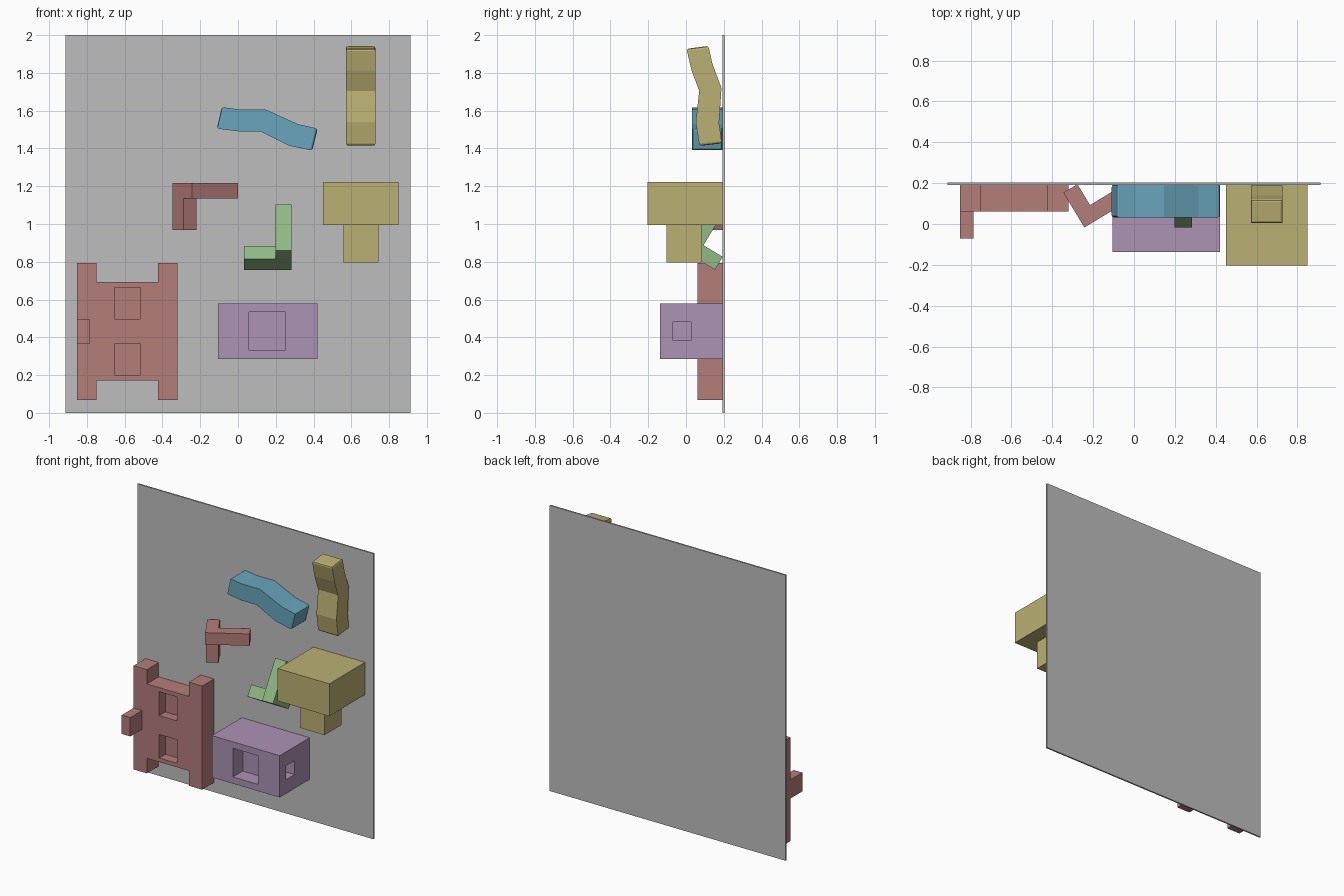
import bpy, bmesh, math
from mathutils import Vector, Matrix

if "Cube" in bpy.data.objects:
    bpy.data.objects.remove(bpy.data.objects["Cube"])


def material(name, rgb):
    m = bpy.data.materials.new(name)
    lin = [((c / 255 + 0.055) / 1.055) ** 2.4 for c in rgb]
    m.diffuse_color = (*lin, 1)
    m.use_nodes = True
    m.node_tree.nodes["Principled BSDF"].inputs["Base Color"].default_value = m.diffuse_color
    return m


GREY = material("wall grey", (190, 190, 190))
RED = material("dusty red", (180, 125, 122))
GOLD = material("mustard", (187, 176, 115))
BLUE = material("sky blue", (104, 165, 188))
GREEN = material("leaf green", (145, 184, 132))
PURPLE = material("lilac", (172, 147, 180))

BACK = 0.192   # front surface of the wall
PLACE = {"x": lambda u, v, t: (t, u, v),
         "y": lambda u, v, t: (u, t, v),
         "z": lambda u, v, t: (u, v, t)}


def extrude(name, pts, axis, a, b, mat, bevel_sides=()):
    """Extrude a 2D outline along an axis from a to b; bevel around chosen side faces."""
    bm = bmesh.new()
    put, n = PLACE[axis], len(pts)
    lo = [bm.verts.new(put(u, v, a)) for u, v in pts]
    hi = [bm.verts.new(put(u, v, b)) for u, v in pts]
    bm.faces.new(lo)
    bm.faces.new(hi[::-1])
    sides = [bm.faces.new((lo[i], hi[i], hi[(i + 1) % n], lo[(i + 1) % n])) for i in range(n)]
    bmesh.ops.recalc_face_normals(bm, faces=bm.faces)
    edges = list({e for i in bevel_sides for e in sides[i].edges})
    if edges:
        bmesh.ops.bevel(bm, geom=edges, offset=0.012, segments=2, profile=0.5, affect='EDGES')
    me = bpy.data.meshes.new(name)
    bm.to_mesh(me)
    bm.free()
    me.materials.append(mat)
    ob = bpy.data.objects.new(name, me)
    bpy.context.collection.objects.link(ob)
    return ob


def box(name, x, y, z, mat):
    return extrude(name, [(x[0], y[0]), (x[1], y[0]), (x[1], y[1]), (x[0], y[1])], "z", *z, mat)


def cut(ob, x, y, z):
    """Carve a box-shaped recess."""
    cutter = box("recess_cutter", x, y, z, ob.data.materials[0])
    mod = ob.modifiers.new("recess", 'BOOLEAN')
    mod.operation, mod.solver, mod.object = 'DIFFERENCE', 'EXACT', cutter
    bpy.context.view_layer.objects.active = ob
    bpy.ops.object.modifier_apply(modifier=mod.name)
    bpy.data.objects.remove(cutter)


# Wall panel
box("wall_panel", (-0.914, 0.914), (BACK, 0.203), (0, 2), GREY)

# Large red volume: H outline, two pockets and a small knob
h = [(-0.852, 0.067), (-0.749, 0.067), (-0.749, 0.172), (-0.423, 0.172),
     (-0.423, 0.067), (-0.32, 0.067), (-0.32, 0.793), (-0.423, 0.793),
     (-0.423, 0.693), (-0.749, 0.693), (-0.749, 0.793), (-0.852, 0.793)]
volume = extrude("h_volume", h, "y", 0.06, BACK, RED)
for z in ((0.2, 0.365), (0.497, 0.664)):
    cut(volume, (-0.653, -0.516), (0.0, 0.128), z)
box("h_volume_knob", (-0.852, -0.786), (-0.07, 0.06), (0.365, 0.497), RED)

# Purple box volume with a front and a side pocket
purple = box("box_volume", (-0.106, 0.42), (-0.138, BACK), (0.286, 0.579), PURPLE)
cut(purple, (0.058, 0.251), (-0.3, -0.03), (0.333, 0.534))
cut(purple, (0.32, 0.6), (-0.069, 0.026), (0.384, 0.481))

# Mustard block with a stem below
box("block_volume", (0.45, 0.85), (-0.203, BACK), (0.995, 1.222), GOLD)
box("block_stem", (0.558, 0.743), (-0.103, 0.085), (0.796, 0.995), GOLD)

# Angled holds: V bracket leaning on the wall plus a leg on its short arm
p = Vector((-0.243, -0.017))                    # front tip of the V
d1, d2 = Vector((-0.515, 0.857)), Vector((0.857, 0.515))
W, L1, L2, LEG = 0.08, 0.199, 0.283, 0.112
vee = [p, p + d2 * L2, p + d2 * L2 + d1 * W, p + d1 * W + d2 * W,
       p + d1 * L1 + d2 * W, p + d1 * L1]
end = p + d1 * L1
leg = [end, end - d1 * LEG, end - d1 * LEG + d2 * W, end + d2 * W]
extrude("red_bracket", vee, "z", 1.134, 1.217, RED)
extrude("red_bracket_leg", leg, "z", 0.968, 1.134, RED)
# green one is the same shape turned upright
turn = lambda pts: [(q.y, q.x + 1.103) for q in pts]
extrude("green_bracket", turn(vee), "x", 0.199, 0.283, GREEN)
extrude("green_bracket_leg", turn(leg), "x", 0.033, 0.199, GREEN)

# Wavy holds: one bent bar outline, used lying and standing
wave = [(-0.086, 1.619), (0.009, 1.606), (0.147, 1.606), (0.316, 1.529), (0.422, 1.505),
        (0.393, 1.389), (0.268, 1.415), (0.12, 1.49), (0.004, 1.49), (-0.112, 1.505)]
extrude("blue_wavy_hold", wave, "y", 0.033, BACK, BLUE, (4, 9))
pivot, rot = Vector((0.147, 1.606)), Matrix.Rotation(math.radians(-69.5), 2)
upright = [Vector((0.188, 1.72)) + rot @ (Vector(q) - pivot) for q in wave]
extrude("mustard_wavy_hold", upright, "x", 0.572, 0.727, GOLD, (4, 9))
